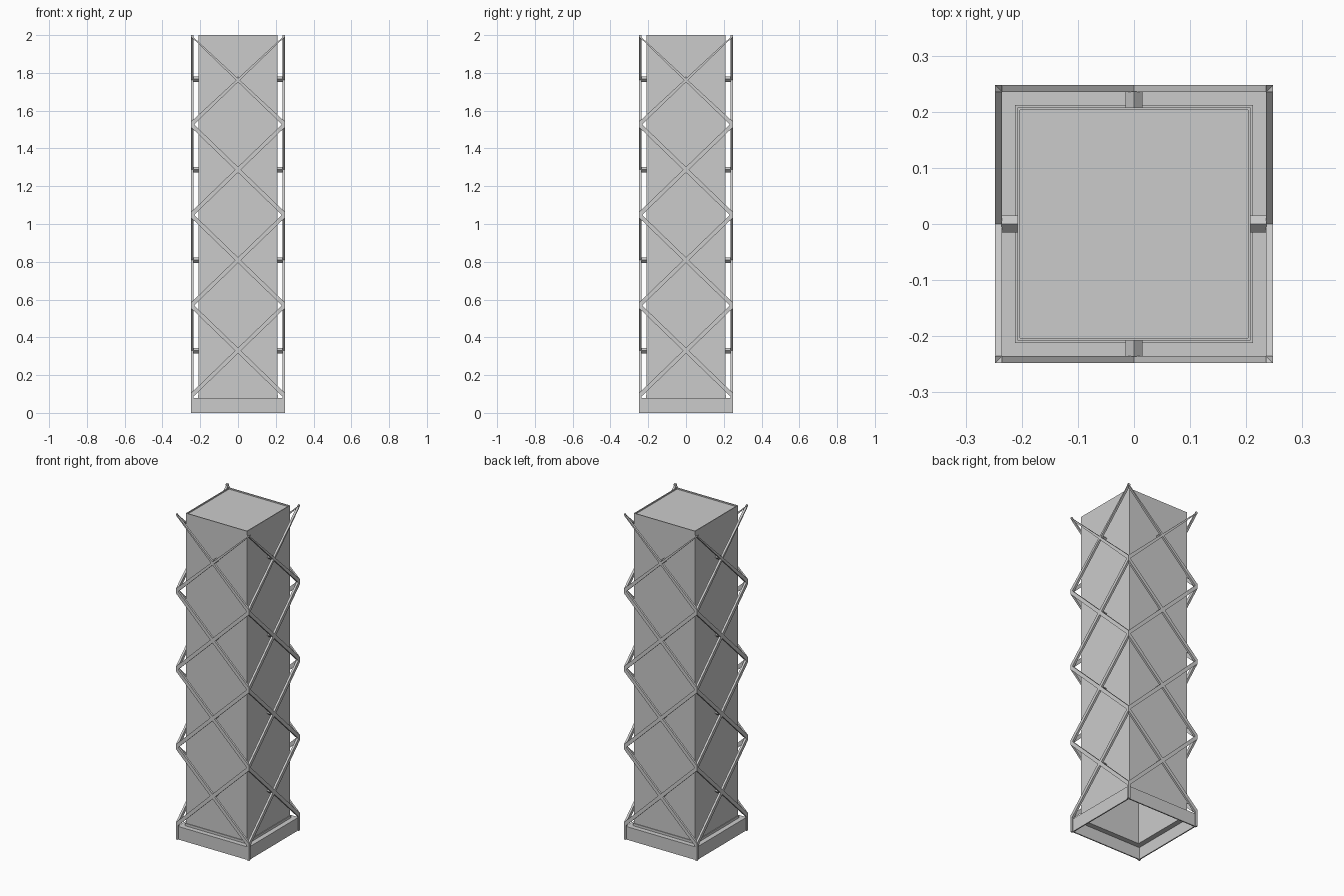
import bpy, bmesh, math
from mathutils import Matrix, Vector

if "Cube" in bpy.data.objects:
    bpy.data.objects.remove(bpy.data.objects["Cube"], do_unlink=True)

grey = bpy.data.materials.new("light grey")
grey.use_nodes = True
colour = (0.6, 0.6, 0.6, 1)
grey.diffuse_color = colour
grey.node_tree.nodes["Principled BSDF"].inputs["Base Color"].default_value = colour

OUT, IN = 0.248, 0.235      # lattice depth
CORE, WALL = 0.208, 0.005   # tower shell
SKIRT_TOP, TOP = 0.08, 2.0
STEP, BASE, BAR = 0.479, 0.09, 0.015


def finish(name, bm):
    bmesh.ops.recalc_face_normals(bm, faces=bm.faces)
    mesh = bpy.data.meshes.new(name)
    bm.to_mesh(mesh)
    bm.free()
    mesh.materials.append(grey)
    obj = bpy.data.objects.new(name, mesh)
    bpy.context.collection.objects.link(obj)
    return obj


def box(bm, low, high):
    low, high = Vector(low), Vector(high)
    matrix = Matrix.Translation((low + high) / 2) @ Matrix.Diagonal((*(high - low), 1))
    bmesh.ops.create_cube(bm, size=1, matrix=matrix)


def square_ring(name, outer, inner, z0, z1):
    """Square tube, swept around as four-cornered loops."""
    bm = bmesh.new()
    loops = []
    for half, z in ((outer, z0), (outer, z1), (inner, z1), (inner, z0)):
        loops.append([bm.verts.new((half * sx, half * sy, z))
                      for sx, sy in ((1, 1), (-1, 1), (-1, -1), (1, -1))])
    for a, b in zip(loops, loops[1:] + loops[:1]):
        for i in range(4):
            j = (i + 1) % 4
            bm.faces.new((a[i], a[j], b[j], b[i]))
    return finish(name, bm)


def diagonal(bm, z0, z1):
    """Flat bar with upright ends on the front side."""
    outline = [(-OUT, z0 - BAR), (OUT, z1 - BAR), (OUT, z1 + BAR), (-OUT, z0 + BAR)]
    face = bm.faces.new([bm.verts.new((x, -OUT, min(z, TOP))) for x, z in outline])
    new = bmesh.ops.extrude_face_region(bm, geom=[face])["geom"]
    verts = [v for v in new if isinstance(v, bmesh.types.BMVert)]
    bmesh.ops.translate(bm, verts=verts, vec=(0, OUT - IN, 0))


# Tower shell, open below, with a slightly sunken roof
square_ring("tower_walls", CORE, CORE - WALL, SKIRT_TOP, TOP)
bm = bmesh.new()
inside = CORE - WALL
box(bm, (-inside, -inside, TOP - 0.015), (inside, inside, TOP - 0.008))
finish("roof", bm)

# Hollow plinth
square_ring("plinth_skirt", 0.242, IN, 0, SKIRT_TOP)
square_ring("plinth_ledge", IN, CORE - WALL, SKIRT_TOP - 0.006, SKIRT_TOP)
square_ring("tower_curb", CORE + 0.004, CORE, SKIRT_TOP, 0.095)
bm = bmesh.new()
for sx in (-1, 1):
    for sy in (-1, 1):
        x, y = sorted((IN * sx, OUT * sx)), sorted((IN * sy, OUT * sy))
        box(bm, (x[0], y[0], 0), (x[1], y[1], BASE))
finish("corner_posts", bm)

# Crossed bracing with standoffs, repeated on four sides
for index, side in enumerate(("front", "left", "back", "right")):
    turn = Matrix.Rotation(index * math.pi / 2, 4, "Z")
    braces, standoffs = bmesh.new(), bmesh.new()
    for level in range(4):
        low = BASE + level * STEP
        diagonal(braces, low, low + STEP)
        diagonal(braces, low + STEP, low)
        matrix = (Matrix.Translation((0, -(IN + CORE) / 2, low + STEP / 2))
                  @ Matrix.Rotation(math.pi / 4, 4, "Y")
                  @ Matrix.Diagonal((BAR * 1.414, IN - CORE + 0.002, BAR * 1.414, 1)))
        bmesh.ops.create_cube(standoffs, size=1, matrix=matrix)
    for name, part in (("braces", braces), ("standoffs", standoffs)):
        bmesh.ops.transform(part, matrix=turn, verts=part.verts)
        finish(side + "_" + name, part)
